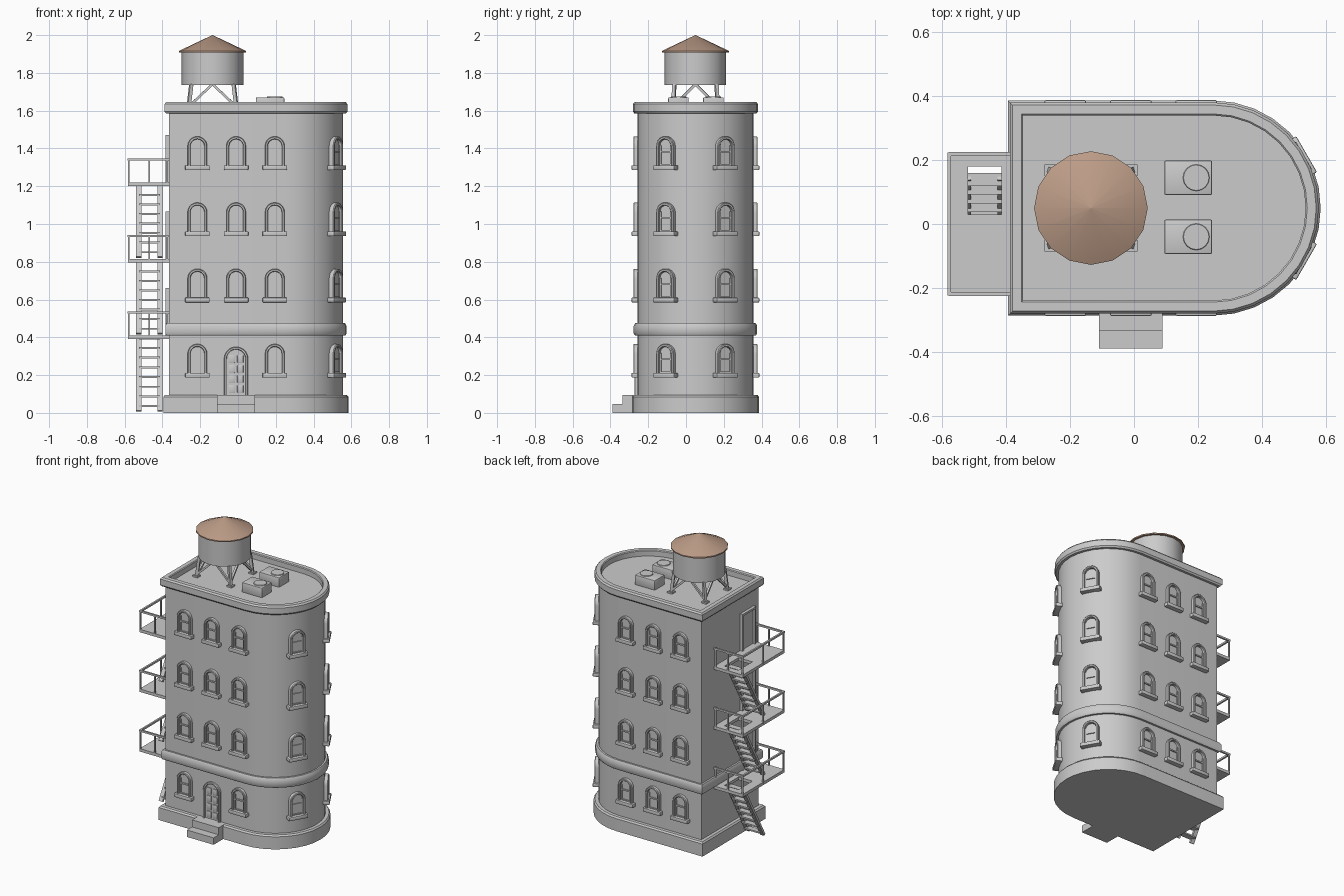
import bpy, bmesh
from math import sin, cos, pi, radians
from mathutils import Vector, Matrix

if "Cube" in bpy.data.objects:
    bpy.data.objects.remove(bpy.data.objects["Cube"])

CY = 0.05            # centre line of the building
WALL, R, CX = -0.365, 0.307, 0.248


def finish(name, bm, smooth=None, color=None):
    bmesh.ops.recalc_face_normals(bm, faces=bm.faces)
    me = bpy.data.meshes.new(name)
    bm.to_mesh(me)
    bm.free()
    ob = bpy.data.objects.new(name, me)
    bpy.context.collection.objects.link(ob)
    if smooth:
        bpy.ops.object.select_all(action='DESELECT')
        bpy.context.view_layer.objects.active = ob
        ob.select_set(True)
        bpy.ops.object.shade_smooth_by_angle(angle=radians(smooth))
    if color:
        mat = bpy.data.materials.new(name)
        mat.diffuse_color = color
        mat.use_nodes = True
        mat.node_tree.nodes["Principled BSDF"].inputs["Base Color"].default_value = mat.diffuse_color
        me.materials.append(mat)
    return ob


def box(bm, lo, hi, bevel=0):
    lo, hi = Vector(lo), Vector(hi)
    m = Matrix.Translation((lo + hi) / 2) @ Matrix.Diagonal((*(hi - lo), 1))
    vs = bmesh.ops.create_cube(bm, size=1, matrix=m)['verts']
    if bevel:
        es = list({e for v in vs for e in v.link_edges})
        bmesh.ops.bevel(bm, geom=es, offset=bevel, segments=2, profile=0.5, affect='EDGES')


def beam(bm, a, b, w, d=None):
    a, b = Vector(a), Vector(b)
    rot = (b - a).to_track_quat('Z', 'X').to_matrix().to_4x4()
    m = Matrix.Translation((a + b) / 2) @ rot @ Matrix.Diagonal((w, d or w, (b - a).length, 1))
    bmesh.ops.create_cube(bm, size=1, matrix=m)


def loft(bm, rings):
    rows = [[bm.verts.new(p) for p in ring] for ring in rings]
    n = len(rows[0])
    for a, b in zip(rows, rows[1:]):
        for i in range(n):
            bm.faces.new((a[i], a[(i + 1) % n], b[(i + 1) % n], b[i]))
    bm.faces.new(rows[0])
    bm.faces.new(rows[-1])


def plan(o, z):
    """D-shaped floor plan, grown outward by o"""
    arc = [(CX + (R + o) * cos(t), CY + (R + o) * sin(t), z)
           for t in [-pi / 2 + pi * i / 16 for i in range(17)]]
    return arc + [(WALL - o, CY + R + o, z), (WALL - o, CY - R - o, z)]


def storey(name, profile):
    bm = bmesh.new()
    loft(bm, [plan(o, z) for o, z in profile])
    return finish(name, bm, 35)


def arch(r, top, bottom, depth):
    """arched outline facing -y in local space"""
    pts = [(-r, -depth, bottom), (r, -depth, bottom)]
    return pts + [(r * cos(pi * i / 10), -depth, top - r + r * sin(pi * i / 10)) for i in range(11)]


# main body
storey("base", [(0.03, 0), (0.03, 0.085), (0.022, 0.095), (0, 0.095)])
storey("walls", [(0, 0.09), (0, 1.59)])
storey("belt_course", [(0, 0.41), (0.013, 0.41), (0.02, 0.42), (0.02, 0.46), (0.012, 0.475), (0, 0.475)])
storey("cornice_and_roof", [(0, 1.585), (0.016, 1.585), (0.024, 1.595), (0.024, 1.635),
                            (0.016, 1.645), (-0.012, 1.645), (-0.017, 1.64), (-0.017, 1.605)])

# arched window, shared by all copies
bm = bmesh.new()
loft(bm, [arch(0.052, 0.178, 0.02, -0.012), arch(0.052, 0.178, 0.02, 0.018), arch(0.048, 0.174, 0.02, 0.022),
          arch(0.040, 0.166, 0.022, 0.022), arch(0.037, 0.163, 0.024, 0.018), arch(0.037, 0.163, 0.024, 0.003)])
box(bm, (-0.065, -0.031, 0), (0.065, 0.012, 0.025), 0.004)
box(bm, (-0.036, -0.010, 0.092), (0.036, 0, 0.101))
box(bm, (-0.036, -0.010, 0.024), (0.036, 0, 0.032))
for s in (-1, 1):
    box(bm, (s * 0.033 - 0.004, -0.010, 0.024), (s * 0.033 + 0.004, 0, 0.13))
win = finish("window", bm, 35)

spots = []
for z in (0.187, 0.585, 0.936, 1.286):
    for x in (-0.215, -0.01, 0.195):
        if not (z < 0.3 and x == -0.01):
            spots.append((x, CY - R, z, 0))
        spots.append((x, CY + R, z, 180))
    for a in (-30, 30):
        t = radians(a)
        spots.append((CX + R * cos(t), CY + R * sin(t), z, 90 + a))
for i, (x, y, z, rot) in enumerate(spots):
    ob = win if i == 0 else win.copy()
    if i:
        bpy.context.collection.objects.link(ob)
    ob.location = (x, y, z)
    ob.rotation_euler.z = radians(rot)

# front door with panels
bm = bmesh.new()
loft(bm, [arch(0.064, 0.257, 0, -0.01), arch(0.064, 0.257, 0, 0.012), arch(0.060, 0.253, 0, 0.016),
          arch(0.052, 0.245, 0.002, 0.016), arch(0.050, 0.243, 0.003, 0.004)])
for s in (-1, 1):
    for k in range(4):
        c, z = s * 0.022, 0.012 + k * 0.053
        box(bm, (c - 0.016, -0.010, z), (c + 0.016, 0, z + 0.043), 0.003)
finish("front_door", bm, 35).location = (-0.01, CY - R, 0.093)

# front steps
bm = bmesh.new()
box(bm, (-0.11, -0.335, 0), (0.09, -0.25, 0.095))
box(bm, (-0.11, -0.39, 0), (0.09, -0.33, 0.047))
finish("front_steps", bm)

# fire escape: platform, railing, flight of stairs and door on three levels
for n, top in enumerate((0.41, 0.815, 1.22), 1):
    bm = bmesh.new()
    z0 = top - 0.02
    for x0, x1, y0, y1 in ((-0.583, -0.52, -0.223, 0.223), (-0.415, -0.36, -0.223, 0.223),
                           (-0.52, -0.415, -0.223, 0.03), (-0.52, -0.415, 0.18, 0.223)):
        box(bm, (x0, y0, z0), (x1, y1, top))
    finish(f"escape_platform_{n}", bm)

    bm = bmesh.new()
    xo, ye, zr = -0.579, 0.219, top + 0.122
    beam(bm, (xo, -ye - 0.005, zr), (xo, ye + 0.005, zr), 0.012)
    for s in (-1, 1):
        beam(bm, (xo, s * ye, zr), (-0.365, s * ye, zr), 0.012)
        for x in (xo, -0.47, -0.376):
            beam(bm, (x, s * ye, top - 0.01), (x, s * ye, zr), 0.009)
    beam(bm, (xo, 0, top - 0.01), (xo, 0, zr), 0.009)
    finish(f"escape_railing_{n}", bm)

    bm = bmesh.new()
    foot = 0 if n == 1 else top - 0.405
    rise = top - foot
    for x in (-0.525, -0.413):
        beam(bm, (x, -0.075, foot + 0.01), (x, 0.145, top - 0.008), 0.016, 0.028)
    for k in range(1, 9):
        f = (k - 0.2) / 8
        y, z = -0.075 + 0.22 * f, foot + rise * f
        box(bm, (-0.525, y - 0.02, z - 0.01), (-0.413, y + 0.02, z))
    finish(f"escape_stairs_{n}", bm)

    bm = bmesh.new()
    rect = lambda i, x: [(x, -0.205 + i, top), (x, -0.06 - i, top),
                         (x, -0.06 - i, top + 0.25 - i), (x, -0.205 + i, top + 0.25 - i)]
    loft(bm, [rect(0, -0.35), rect(0, -0.384), rect(0.014, -0.384), rect(0.014, -0.37)])
    finish(f"escape_door_{n}", bm)

# water tank
rust = (0.50, 0.33, 0.24, 1)
tx = -0.135


def disc(r, z):
    return [(tx + r * cos(2 * pi * i / 16), CY + r * sin(2 * pi * i / 16), z) for i in range(16)]


bm = bmesh.new()
loft(bm, [disc(0.163, 1.735), disc(0.163, 1.915)])
finish("water_tank", bm, 35)
bm = bmesh.new()
loft(bm, [disc(0.16, 1.908), disc(0.178, 1.908), disc(0.178, 1.916), disc(0.001, 2.0)])
finish("tank_roof", bm, 35, rust)

# tank legs, feet and braces
bm = bmesh.new()
foot_r, top_r, zb, zt = 0.128, 0.112, 1.605, 1.74
corners = [(-1, -1), (1, -1), (1, 1), (-1, 1)]
for i, (sx, sy) in enumerate(corners):
    nx, ny = corners[(i + 1) % 4]
    base = (tx + sx * foot_r, CY + sy * foot_r * 0.92, zb)
    beam(bm, base, (tx + sx * top_r, CY + sy * top_r, zt), 0.018)
    box(bm, (base[0] - 0.018, base[1] - 0.018, zb - 0.003), (base[0] + 0.018, base[1] + 0.018, zb + 0.01))
    mid = (tx + (sx + nx) / 2 * top_r, CY + (sy + ny) / 2 * top_r, zt)
    for px, py in ((sx, sy), (nx, ny)):
        beam(bm, (tx + px * 0.122, CY + py * 0.115, zb + 0.02), mid, 0.013)
finish("tank_stand", bm)

# rooftop cooling units with fan caps
for n, y in enumerate((-0.04, 0.145), 1):
    bm = bmesh.new()
    box(bm, (0.095, y - 0.054, 1.6), (0.245, y + 0.054, 1.67), 0.005)
    bmesh.ops.create_cone(bm, cap_ends=True, segments=16, radius1=0.042, radius2=0.04, depth=0.006,
                          matrix=Matrix.Translation((0.195, y, 1.672)))
    finish(f"cooling_unit_{n}", bm, 35)
